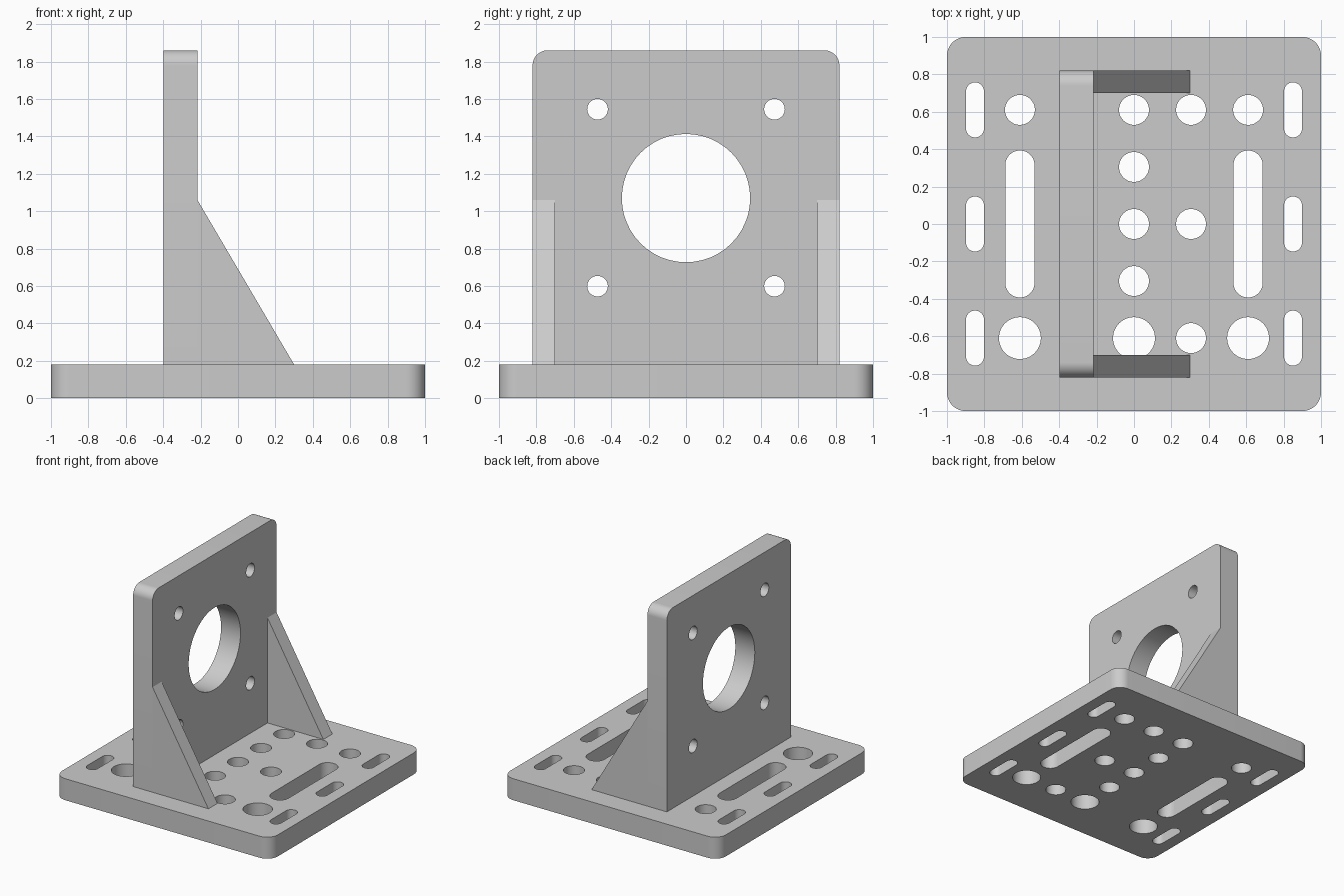
import bpy
import bmesh
from math import sin, cos, pi, radians

if "Cube" in bpy.data.objects:
    bpy.data.objects.remove(bpy.data.objects["Cube"], do_unlink=True)

grey = bpy.data.materials.new("plain_grey")
grey.use_nodes = True
grey.diffuse_color = (0.6, 0.6, 0.6, 1)
grey.node_tree.nodes["Principled BSDF"].inputs["Base Color"].default_value = grey.diffuse_color

# Mappings from a 2D outline (u, v) and a depth w to model space
FLAT = lambda u, v, w: (u, v, w)
FACING_X = lambda u, v, w: (w, u, v)
FACING_Y = lambda u, v, w: (u, w, v)


def rounded(cx, cy, hx, hy, r, steps=12):
    """Rounded rectangle outline; becomes a slot or circle when r fills it."""
    pts = []
    for q, (sx, sy) in enumerate([(1, 1), (-1, 1), (-1, -1), (1, -1)]):
        for i in range(steps + 1):
            a = (q + i / steps) * pi / 2
            p = (cx + sx * (hx - r) + r * cos(a), cy + sy * (hy - r) + r * sin(a))
            if not pts or abs(p[0] - pts[-1][0]) + abs(p[1] - pts[-1][1]) > 1e-5:
                pts.append(p)
    if abs(pts[0][0] - pts[-1][0]) + abs(pts[0][1] - pts[-1][1]) < 1e-5:
        pts.pop()
    return pts


def circle(cx, cy, r):
    return rounded(cx, cy, r, r, r)


def prism(name, outlines, w0, w1, mapping):
    """Extrude each outline from depth w0 to w1 as one object."""
    bm = bmesh.new()
    for pts in outlines:
        low = [bm.verts.new(mapping(u, v, w0)) for u, v in pts]
        high = [bm.verts.new(mapping(u, v, w1)) for u, v in pts]
        bm.faces.new(low[::-1])
        bm.faces.new(high)
        for i in range(len(pts)):
            j = (i + 1) % len(pts)
            bm.faces.new((low[i], low[j], high[j], high[i]))
    bmesh.ops.recalc_face_normals(bm, faces=bm.faces)
    mesh = bpy.data.meshes.new(name)
    bm.to_mesh(mesh)
    bm.free()
    mesh.materials.append(grey)
    obj = bpy.data.objects.new(name, mesh)
    bpy.context.collection.objects.link(obj)
    return obj


def select_only(obj):
    bpy.ops.object.select_all(action='DESELECT')
    obj.select_set(True)
    bpy.context.view_layer.objects.active = obj


def drill(obj, outlines, w0, w1, mapping):
    """Cut the outlines through the object."""
    cutter = prism("hole_cutter", outlines, w0 - 0.1, w1 + 0.1, mapping)
    cutter.hide_render = True
    mod = obj.modifiers.new("holes", 'BOOLEAN')
    mod.operation = 'DIFFERENCE'
    mod.solver = 'EXACT'
    mod.object = cutter
    select_only(obj)
    bpy.ops.object.modifier_apply(modifier=mod.name)
    bpy.data.objects.remove(cutter, do_unlink=True)
    bpy.ops.object.shade_smooth_by_angle(angle=radians(30))


BASE_TOP = 0.18
PITCH = 0.305
BACK, FACE = -0.397, -0.217   # upright plate in x
HALF_WIDTH = 0.82
TOP = 1.86

# Base plate with its pattern of holes and slots
base = prism("base_plate", [rounded(0, 0, 1, 1, 0.1)], 0, BASE_TOP, FLAT)
holes = [circle(0, k * PITCH, 0.08) for k in (-1, 0, 1, 2)]
holes += [circle(PITCH, k * PITCH, 0.08) for k in (-2, 0, 2)]
holes += [circle(s * 2 * PITCH, 2 * PITCH, 0.08) for s in (-1, 1)]
holes += [circle(k * 2 * PITCH, -2 * PITCH, 0.112) for k in (-1, 0, 1)]
for s in (-1, 1):
    holes.append(rounded(s * 2 * PITCH, 0, 0.078, 0.393, 0.078))
    holes += [rounded(s * 0.85, k * 2 * PITCH, 0.048, 0.147, 0.048) for k in (-1, 0, 1)]
drill(base, holes, 0, BASE_TOP, FLAT)

# Upright mounting plate, rounded only at the top corners
arch = [p for p in rounded(0, 1, HALF_WIDTH, TOP - 1, 0.08) if p[1] > 1]
arch += [(-HALF_WIDTH, BASE_TOP), (HALF_WIDTH, BASE_TOP)]
upright = prism("upright_plate", [arch], BACK, FACE, FACING_X)
bores = [circle(0, 1.07, 0.343)]
bores += [circle(s * 0.473, 1.072 + t * 0.473, 0.055) for s in (-1, 1) for t in (-1, 1)]
drill(upright, bores, BACK, FACE, FACING_X)

# Triangular side gussets
triangle = [(FACE, BASE_TOP), (0.3, BASE_TOP), (FACE, 1.06)]
for side, s in (("left", 1), ("right", -1)):
    prism(side + "_gusset", [triangle], s * 0.70, s * HALF_WIDTH, FACING_Y)
